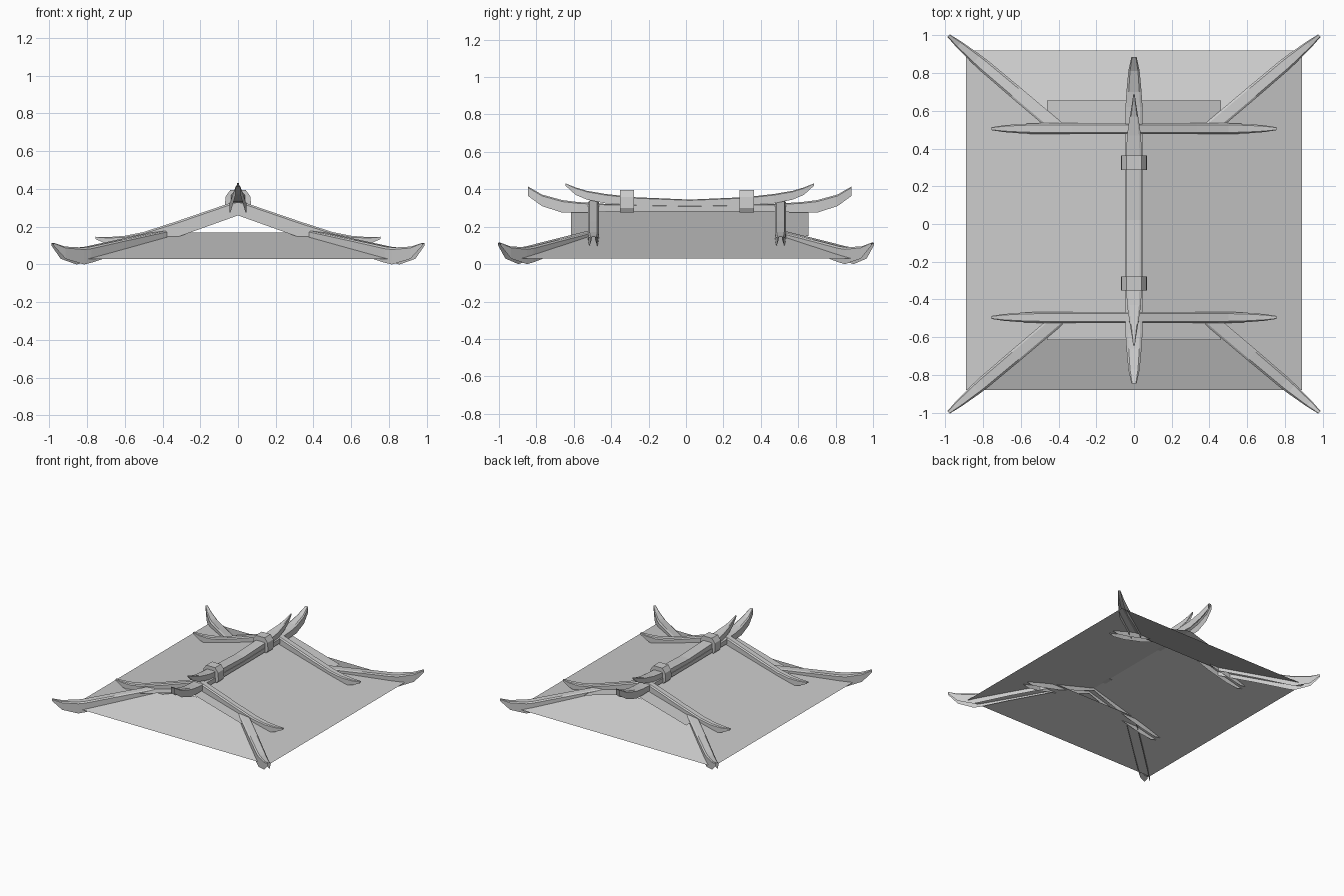
import bpy, bmesh
from mathutils import Vector

cube = bpy.data.objects.get("Cube")
if cube:
    bpy.data.objects.remove(cube, do_unlink=True)

GREY = (0.6, 0.6, 0.6, 1)
stone = bpy.data.materials.new("plain grey")
stone.use_nodes = True
stone.diffuse_color = GREY
stone.node_tree.nodes["Principled BSDF"].inputs["Base Color"].default_value = GREY


def finish(name, bm):
    mesh = bpy.data.meshes.new(name)
    bm.to_mesh(mesh)
    bm.free()
    mesh.materials.append(stone)
    obj = bpy.data.objects.new(name, mesh)
    bpy.context.collection.objects.link(obj)
    return obj


def beam(name, start, heading, stations):
    """Loft a hollow capping, open below; stations are (distance, bottom, top, half width)."""
    bm = bmesh.new()
    along = Vector((heading[0], heading[1], 0)).normalized()
    side = Vector((-along.y, along.x, 0))
    rings = []
    for dist, low, high, half in stations:
        mid = low + (high - low) * 0.88
        section = [(-1, low), (-1, mid), (-0.7, high), (0.7, high), (1, mid), (1, low)]
        rings.append([bm.verts.new(Vector((start[0], start[1], z)) + along * dist + side * half * u)
                      for u, z in section])
    for a, b in zip(rings, rings[1:]):
        for i in range(5):
            bm.faces.new((a[i], b[i], b[i + 1], a[i + 1]))
    return finish(name, bm)


def sheet(name, points):
    bm = bmesh.new()
    face = bm.faces.new([bm.verts.new(p) for p in points])
    face.normal_update()
    if face.normal.z < 0:
        face.normal_flip()
    return finish(name, bm)


# Roof: two main slopes overhanging a skirt that runs in under each open gable
MID = 0.02
half_outline = [(0, 0.635), (0.46, 0.635), (0.46, 0.535), (0.89, 0.9)]
outline = half_outline + [(x, -y) for x, y in reversed(half_outline)]
for side, word in ((1, "left"), (-1, "right")):
    sheet(word + "_slope", [(side * x, MID + y, 0.28 - 0.281 * x) for x, y in outline])
for end, word in ((-1, "front"), (1, "back")):
    sheet(word + "_skirt", [(x, MID + end * y, z) for x, y, z in
                            ((-0.39, 0.475, 0.17), (0.39, 0.475, 0.17),
                             (0.89, 0.9, 0.03), (-0.89, 0.9, 0.03))])

# Main ridge: two stacked layers with upturned horns
lower_half = [(0, 0.28, 0.312, 0.045), (0.45, 0.28, 0.322, 0.045), (0.6, 0.275, 0.332, 0.045),
              (0.68, 0.275, 0.342, 0.04), (0.79, 0.31, 0.372, 0.03), (0.865, 0.365, 0.415, 0.014)]
upper_half = [(0, 0.31, 0.345, 0.043), (0.3, 0.315, 0.358, 0.043), (0.45, 0.325, 0.375, 0.037),
              (0.55, 0.345, 0.392, 0.022), (0.61, 0.37, 0.41, 0.012), (0.665, 0.42, 0.432, 0.004)]
for name, half in (("ridge_base", lower_half), ("ridge_cap", upper_half)):
    full = [(-s, *rest) for s, *rest in half[:0:-1]] + half
    beam(name, (0, MID), (0, 1), full)

# Collars wrapped round the ridge
collar = [(-0.055, 0.275), (-0.07, 0.3), (-0.066, 0.36), (-0.04, 0.395),
          (0.04, 0.395), (0.066, 0.36), (0.07, 0.3), (0.055, 0.275)]
for end, word in ((-1, "front"), (1, "back")):
    bm = bmesh.new()
    y = 0.005 + end * 0.32
    rings = [[bm.verts.new((x, y + d, z)) for x, z in collar] for d in (-0.038, 0.038)]
    for i in range(8):
        j = (i + 1) % 8
        bm.faces.new((rings[0][i], rings[0][j], rings[1][j], rings[1][i]))
    for ring in rings:
        bm.faces.new(ring)
    bmesh.ops.recalc_face_normals(bm, faces=bm.faces)
    finish(word + "_collar", bm)

# Descending gable beams and corner hip beams
gable = [(0, 0.26, 0.34, 0.029), (0.33, 0.142, 0.227, 0.029), (0.5, 0.1, 0.172, 0.029),
         (0.6, 0.085, 0.152, 0.025), (0.69, 0.105, 0.145, 0.018), (0.755, 0.135, 0.147, 0.008)]
hip = [(0, 0.13, 0.178, 0.036), (0.3, 0.065, 0.13, 0.036), (0.52, 0.01, 0.094, 0.034),
       (0.57, 0, 0.09, 0.031), (0.69, 0.03, 0.095, 0.02), (0.763, 0.1, 0.115, 0.009)]
for end, front in ((-1, "front"), (1, "back")):
    for side, word in ((1, "left"), (-1, "right")):
        beam(f"{front}_{word}_gable_beam", (0, 0.005 + end * 0.5), (side, 0), gable)
        beam(f"{front}_{word}_hip_beam", (side * 0.4, end * 0.505), (side * 0.585, end * 0.495), hip)
